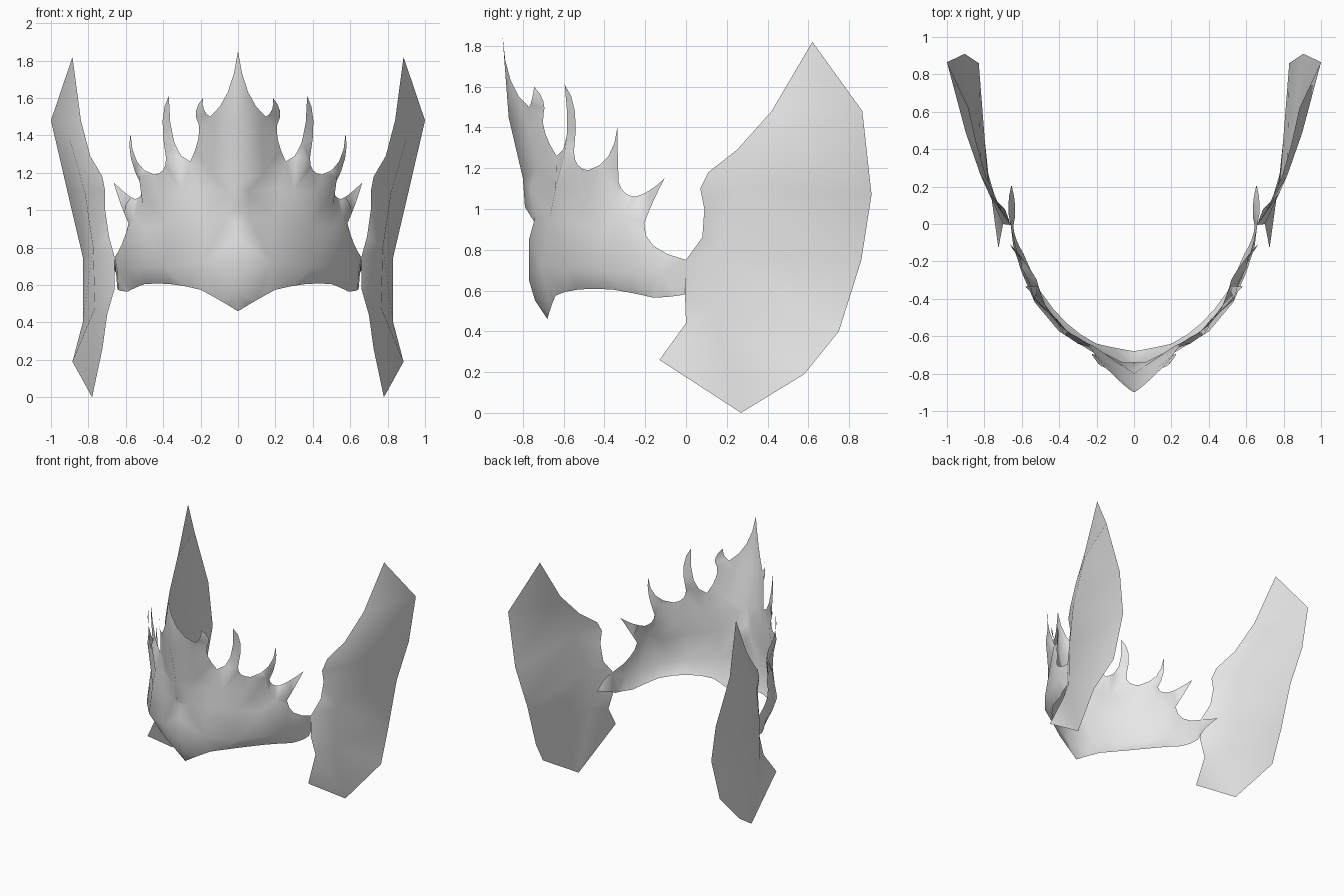
import bpy
import math
from mathutils import Vector
from mathutils.geometry import delaunay_2d_cdt

default_cube = bpy.data.objects.get("Cube")
if default_cube:
    bpy.data.objects.remove(default_cube, do_unlink=True)

# One plain grey for the whole piece
GREY = (0.8, 0.8, 0.8, 1.0)
grey = bpy.data.materials.new("pale_grey")
grey.use_nodes = True
grey.diffuse_color = GREY
grey.node_tree.nodes["Principled BSDF"].inputs["Base Color"].default_value = GREY


def bowed_edges(knots, steps=4):
    """Chain of curved edges: knots alternate corner, point on the bow, corner."""
    points = [Vector(knots[0])]
    for i in range(0, len(knots) - 2, 2):
        start, middle, end = (Vector(k) for k in knots[i:i + 3])
        control = middle * 2 - (start + end) / 2
        for s in range(1, steps + 1):
            t = s / steps
            points.append(start * (1 - t) ** 2 + control * 2 * t * (1 - t) + end * t ** 2)
    return points


def around_head(p):
    """Wrap angle around the head against height."""
    return Vector((math.atan2(p.x, -p.y), p.z))


def from_side(p):
    return Vector((p.y, p.z))


def mirrored_sheet(name, outline, relief, flatten):
    """Thin smooth sheet filling an outline over relief points, mirrored across x."""
    points = [Vector(p) for p in outline + relief]
    count = len(outline)
    border = [(i, (i + 1) % count) for i in range(count)]
    flat, _, faces, origins, _, _ = delaunay_2d_cdt(
        [flatten(p) for p in points], border, [], 1, 1e-5)
    lifted = [points[o[0]] if o else min(points, key=lambda p: (flatten(p) - f).length)
              for f, o in zip(flat, origins)]
    mesh = bpy.data.meshes.new(name)
    mesh.from_pydata([tuple(p) for p in lifted], [], [tuple(f) for f in faces])
    mesh.materials.append(grey)
    mesh.polygons.foreach_set("use_smooth", [True] * len(mesh.polygons))
    mesh.update()
    obj = bpy.data.objects.new(name, mesh)
    bpy.context.collection.objects.link(obj)
    mirror = obj.modifiers.new("mirror", "MIRROR")
    mirror.use_axis[0] = True
    mirror.use_clip = True
    mirror.merge_threshold = 0.001


# Tall centre peak with its small side barb
peak = [(0, -.9, 1.85), (.055, -.86, 1.63), (.15, -.77, 1.5),
        (.183, -.755, 1.54), (.187, -.745, 1.6), (.225, -.7, 1.53),
        (.21, -.7, 1.46), (.215, -.69, 1.37), (.255, -.635, 1.26)]

# Three curled spikes, shrinking toward the temple
spikes = [(.34, -.585, 1.36), (.37, -.595, 1.61), (.403, -.545, 1.48),
          (.385, -.55, 1.28), (.4, -.53, 1.215), (.45, -.48, 1.19),
          (.54, -.38, 1.26), (.575, -.335, 1.41), (.573, -.335, 1.28),
          (.515, -.33, 1.13), (.52, -.3, 1.08), (.55, -.25, 1.06),
          (.6, -.18, 1.09), (.665, -.105, 1.15), (.63, -.16, 1.04),
          (.585, -.205, .93)]

# Temple end with the tab tucked behind the fin
temple = [(.62, -.16, .82), (.66, 0, .75), (.672, .1, .72), (.655, .21, .67),
          (.635, .09, .63), (.645, -.01, .58), (.63, -.08, .57), (.59, -.16, .565)]

# Lower rim down to the brow point
rim = [(.55, -.25, .585), (.5, -.36, .605), (.36, -.53, .605), (.2, -.64, .575),
       (.1, -.662, .52), (0, -.68, .46)]

# Centre line from the brow point up over the small boss
ridge = [(0, -.74, .55), (0, -.77, .65), (0, -.77, .85), (0, -.74, .93),
         (0, -.79, 1.01), (0, -.8, 1.15), (0, -.87, 1.45)]

# Bulges of the band, creases under the spikes and grooves between them
band_relief = [(.06, -.74, .96), (.055, -.76, 1.1), (.12, -.775, 1.4), (.14, -.73, 1.2),
               (.18, -.71, .72), (.4, -.575, .7), (.53, -.42, .7), (.6, -.26, .68),
               (.645, -.12, .68), (.2, -.67, .95), (.38, -.56, .93), (.5, -.4, .9),
               (.22, -.65, 1.12), (.3, -.64, 1.1), (.365, -.595, 1.28),
               (.42, -.5, 1.1), (.46, -.47, 1.02), (.53, -.41, 1.18),
               (.51, -.34, 1.03), (.56, -.31, .97), (.6, -.235, 1.03)]

mirrored_sheet("crown_band",
               bowed_edges(peak + spikes + temple + rim) + [Vector(p) for p in ridge],
               band_relief, around_head)

# Large side fin with an outward fold behind its leading edge
fin_rim = [(.885, .62, 1.82), (.84, .42, 1.48), (.79, .25, 1.29), (.725, .11, 1.18),
           (.71, .07, 1.1), (.71, .09, 1), (.69, .08, .86), (.66, 0, .75),
           (.66, -.005, .58), (.7, 0, .44), (.725, -.13, .26), (.78, .27, 0),
           (.885, .58, .19), (.83, .75, .4), (.83, .86, .75), (.905, .91, 1.07),
           (1, .865, 1.48)]
fin_fold = [(.9, .49, 1.38), (.82, .26, 1.1), (.775, .16, .8), (.765, .14, .48)]
mirrored_sheet("side_fins", fin_rim, fin_fold, from_side)
